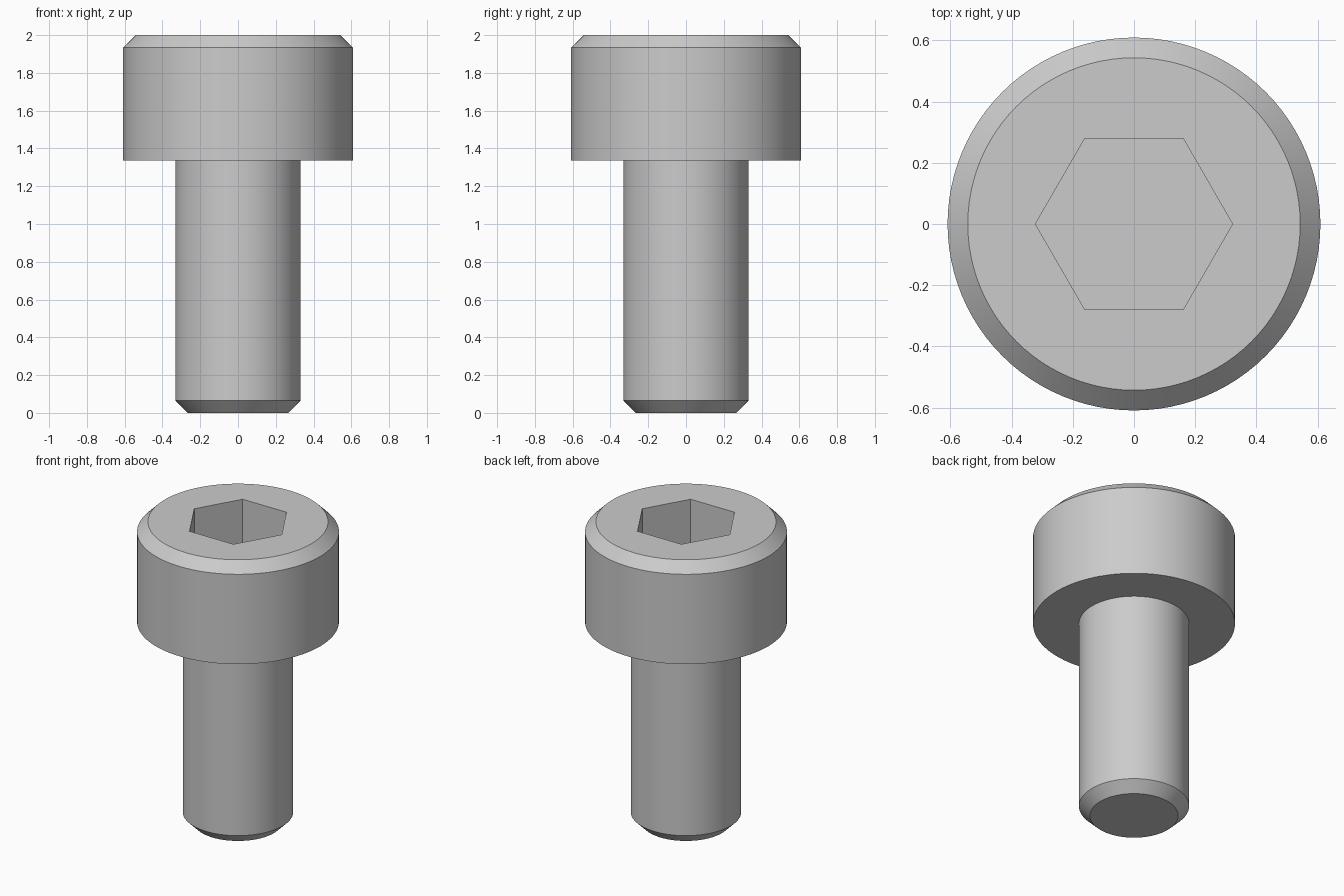
import bpy
import bmesh
import math
from mathutils import Matrix

cube = bpy.data.objects.get("Cube")
if cube:
    bpy.data.objects.remove(cube, do_unlink=True)

SEGMENTS = 96
HEAD_R, SHANK_R = 0.609, 0.332
HEAD_BASE, TOP = 1.336, 2.0
CHAMFER = 0.066
SOCKET_R, SOCKET_DEPTH = 0.322, 0.333

# Bare steel
steel = bpy.data.materials.new("steel_grey")
steel.use_nodes = True
colour = (0.6, 0.6, 0.6, 1)
steel.diffuse_color = colour
steel.node_tree.nodes["Principled BSDF"].inputs["Base Color"].default_value = colour


def add_object(name, bm):
    bmesh.ops.recalc_face_normals(bm, faces=bm.faces)
    mesh = bpy.data.meshes.new(name)
    bm.to_mesh(mesh)
    bm.free()
    mesh.materials.append(steel)
    obj = bpy.data.objects.new(name, mesh)
    bpy.context.collection.objects.link(obj)
    return obj


def lathe(name, profile):
    """Stack rings of (radius, height) and cap both ends."""
    bm = bmesh.new()
    rings = []
    for radius, z in profile:
        angles = [math.tau * i / SEGMENTS for i in range(SEGMENTS)]
        rings.append([bm.verts.new((radius * math.cos(a), radius * math.sin(a), z))
                      for a in angles])
    for low, high in zip(rings, rings[1:]):
        for i in range(SEGMENTS):
            j = (i + 1) % SEGMENTS
            bm.faces.new((low[i], low[j], high[j], high[i]))
    bm.faces.new(rings[0])
    bm.faces.new(rings[-1])
    return add_object(name, bm)


# Chamfered shank and cylindrical head as one solid
bolt = lathe("cap_head_bolt", [
    (SHANK_R - CHAMFER, 0),
    (SHANK_R, CHAMFER),
    (SHANK_R, HEAD_BASE),
    (HEAD_R, HEAD_BASE),
    (HEAD_R, TOP - CHAMFER),
    (HEAD_R - CHAMFER, TOP),
])

# Hexagonal socket, with corners on the x axis
bm = bmesh.new()
bmesh.ops.create_cone(bm, cap_ends=True, segments=6, radius1=SOCKET_R,
                      radius2=SOCKET_R, depth=2 * SOCKET_DEPTH,
                      matrix=Matrix.Translation((0, 0, TOP)))
corner = max(bm.verts, key=lambda v: v.co.x).co
bmesh.ops.rotate(bm, verts=bm.verts,
                 matrix=Matrix.Rotation(-math.atan2(corner.y, corner.x), 3, 'Z'))
cutter = add_object("socket_cutter", bm)
cutter.hide_render = True

cut = bolt.modifiers.new("hex_socket", 'BOOLEAN')
cut.operation = 'DIFFERENCE'
cut.solver = 'EXACT'
cut.object = cutter

bpy.ops.object.select_all(action='DESELECT')
bolt.select_set(True)
bpy.context.view_layer.objects.active = bolt
bpy.ops.object.modifier_apply(modifier=cut.name)
bpy.data.objects.remove(cutter, do_unlink=True)

# Smooth round walls, crisp chamfers and socket
bpy.ops.object.shade_smooth_by_angle(angle=math.radians(30))
